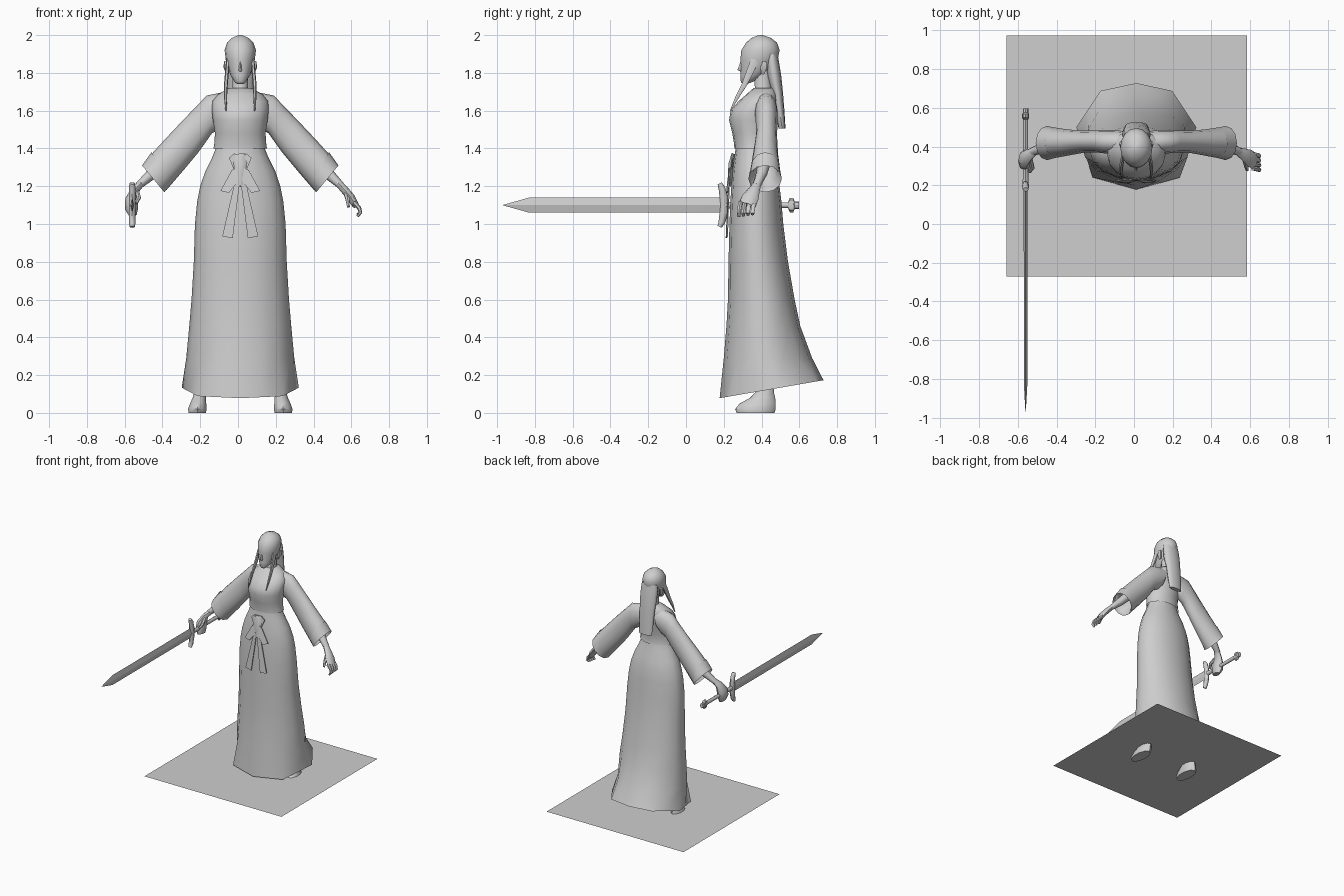
import bpy, bmesh, math
from mathutils import Vector

CX = 0.012  # centre line of the figure
grey = bpy.data.materials.new("plain_grey")
grey.diffuse_color = (0.62, 0.62, 0.62, 1)


def loft(name, rings, cap_start=True, cap_end=True, angle=50):
    """Skin a list of equal-length point rings."""
    bm = bmesh.new()
    vs = [[bm.verts.new(p) for p in r] for r in rings]
    n = len(rings[0])
    for a, b in zip(vs, vs[1:]):
        for i in range(n):
            j = (i + 1) % n
            bm.faces.new((a[i], a[j], b[j], b[i]))
    if cap_start:
        bm.faces.new(vs[0])
    if cap_end:
        bm.faces.new(vs[-1])
    bmesh.ops.recalc_face_normals(bm, faces=bm.faces)
    me = bpy.data.meshes.new(name)
    bm.to_mesh(me)
    bm.free()
    me.materials.append(grey)
    ob = bpy.data.objects.new(name, me)
    bpy.context.collection.objects.link(ob)
    bpy.context.view_layer.objects.active = ob
    ob.select_set(True)
    bpy.ops.object.shade_smooth_by_angle(angle=math.radians(angle))
    ob.select_set(False)
    return ob


def level(z, w, yf, yb, n=16, x=CX):
    """Horizontal oval: half width w, from yf (front) to yb (back)."""
    m, h = (yf + yb) / 2, (yb - yf) / 2
    return [Vector((x + w * math.sin(2 * math.pi * i / n),
                    m - h * math.cos(2 * math.pi * i / n), z)) for i in range(n)]


def tube(name, path, n=8, ref=(0, 1, 0), **kw):
    """Path of (x, y, z, radius across, radius along ref)."""
    pts = [Vector(p[:3]) for p in path]
    rings = []
    for k, p in enumerate(path):
        t = (pts[min(k + 1, len(pts) - 1)] - pts[max(k - 1, 0)]).normalized()
        u = t.cross(Vector(ref)).normalized()
        v = u.cross(t)
        rings.append([pts[k] + u * p[3] * math.cos(2 * math.pi * i / n)
                      + v * p[4] * math.sin(2 * math.pi * i / n) for i in range(n)])
    return loft(name, rings, **kw)


def plate(name, pts, thick=0.006):
    """Thin ribbon plate facing the front."""
    front = [Vector(p) for p in pts]
    return loft(name, [front, [p + Vector((0, thick, 0)) for p in front]], angle=20)


# Square base sheet, which the soles pass through
loft("base_sheet", [[Vector((-.66, -.27, .071)), Vector((.583, -.27, .071)),
                     Vector((.583, .975, .071)), Vector((-.66, .975, .071))]], cap_end=False)

# Long skirt: eight-cornered slanted hem blending into an oval
half = [(0, .178), (.225, .24), (.31, .5), (.185, .688), (0, .728)]
corners = [Vector((CX + x, y, 0)) for x, y in half]
corners += [Vector((CX - x, y, 0)) for x, y in half[3:0:-1]]
hem = []
for a, b in zip(corners, corners[1:] + corners[:1]):
    hem += [a.copy(), (a + b) / 2]
for p in hem:
    p.z = .078 + .095 * (p.y - .178) / .55
rings = [hem] + [level(*r) for r in [
    (.29, .286, .2, .668), (.46, .27, .214, .605),
    (.6, .258, .222, .575), (.8, .246, .225, .54), (1.0, .24, .23, .515),
    (1.12, .228, .235, .505), (1.2, .212, .24, .495), (1.28, .185, .246, .477),
    (1.35, .15, .256, .455), (1.41, .126, .264, .44), (1.46, .115, .27, .43)]]
# gathered folds near the back of the hem
for i, k in ((5, .93), (6, .95), (10, .95), (11, .93)):
    c = Vector((CX, .43, rings[1][i].z))
    rings[1][i] = c + (rings[1][i] - c) * k
loft("skirt", rings, cap_start=False, angle=70)

# Bodice, neck
loft("bodice", [level(*r) for r in [
    (1.4, .142, .256, .452), (1.42, .138, .255, .448), (1.48, .134, .245, .452),
    (1.55, .145, .228, .468), (1.6, .15, .236, .478), (1.65, .148, .278, .484),
    (1.685, .12, .318, .485), (1.72, .06, .358, .47)]], cap_start=False, angle=70)
loft("neck", [level(z, w, a, b, 10) for z, w, a, b in [
    (1.66, .06, .33, .46), (1.72, .043, .365, .455), (1.82, .043, .355, .45)]])

# Head with swept hair
loft("head", [level(*r) for r in [
    (1.742, .018, .297, .325), (1.755, .032, .29, .36), (1.79, .053, .288, .42),
    (1.83, .066, .29, .462), (1.87, .077, .288, .485), (1.92, .083, .293, .496),
    (1.96, .07, .318, .482), (1.985, .044, .347, .45), (2.0, .01, .385, .405)]], angle=80)
loft("nose", [level(z, w, a, .31, 6) for z, w, a in [
    (1.807, .006, .288), (1.815, .01, .272), (1.835, .007, .28), (1.865, .004, .29)]], angle=80)
loft("back_hair", [level(z, w, a, b, 12) for z, w, a, b in [
    (1.9, .068, .42, .485), (1.86, .074, .42, .492), (1.78, .074, .43, .505),
    (1.7, .068, .455, .513), (1.6, .064, .472, .521), (1.505, .058, .49, .527)]], angle=70)

for s, side in ((-1, "right"), (1, "left")):
    X = lambda x: CX + s * x
    # Ears and loose front locks
    tube(side + "_ear", [(X(.066), .405, 1.795, .008, .01), (X(.077), .412, 1.83, .012, .02),
                         (X(.078), .418, 1.86, .008, .014)], n=6)
    tube(side + "_lock", [(X(.066), .37, 1.88, .008, .025), (X(.07), .34, 1.81, .01, .022),
                          (X(.076), .31, 1.74, .01, .016), (X(.078), .27, 1.67, .008, .011),
                          (X(.076), .235, 1.6, .003, .003)], n=6)

    # Wide sleeve: upper point, lower point and depth of each section
    def section(tx, tz, bx, bz, yf, yb, n=12):
        c = Vector((X((tx + bx) / 2), (yf + yb) / 2, (tz + bz) / 2))
        u = Vector((X(tx), c.y, tz)) - c
        v = Vector((0, (yb - yf) / 2, 0))
        return [c + u * math.cos(2 * math.pi * i / n) + v * math.sin(2 * math.pi * i / n)
                for i in range(n)]
    loft(side + "_sleeve", [section(*r) for r in [
        (.05, 1.705, .08, 1.53, .365, .48), (.115, 1.693, .11, 1.5, .363, .485),
        (.178, 1.68, .15, 1.48, .365, .485), (.23, 1.625, .185, 1.43, .37, .484),
        (.3, 1.553, .225, 1.375, .37, .482), (.4, 1.447, .3, 1.285, .354, .488),
        (.497, 1.34, .39, 1.18, .337, .502), (.47, 1.335, .385, 1.215, .355, .485),
        (.4, 1.41, .32, 1.32, .375, .465)]], angle=60)
    loft(side + "_cuff", [section(*r) for r in [
        (.47, 1.38, .365, 1.21, .342, .496), (.52, 1.31, .402, 1.168, .33, .507)]],
        cap_start=False, cap_end=False)

    # Foot and ankle, toes turned slightly outward
    fx = X(.215)
    loft(side + "_foot", [level(z, w, a, b, 10, fx + s * d) for z, w, a, b, d in [
        (0, .048, .268, .468, .013), (.02, .052, .26, .475, .012), (.05, .045, .285, .475, .008),
        (.08, .037, .34, .472, .002), (.11, .03, .37, .465, 0), (.3, .036, .36, .47, -.03)]])

# Empty hand: forearm, palm, fingers, thumb
tube("left_forearm", [(.4, .42, 1.35, .036, .036), (.48, .4, 1.265, .03, .03),
                      (.548, .372, 1.2, .019, .022)])
tube("left_hand", [(.535, .376, 1.212, .019, .022), (.565, .36, 1.18, .021, .032),
                   (.598, .34, 1.14, .022, .045), (.622, .325, 1.1, .018, .045)])
for i in range(4):
    y = .288 + .024 * i
    tube("left_finger", [(.614, y, 1.115, .012, .013), (.642, y - .005, 1.085, .011, .012),
                         (.648, y - .008, 1.06, .01, .012),
                         (.632, y - .008, 1.04 + .004 * i, .007, .009)], n=6)
tube("left_thumb", [(.572, .335, 1.165, .013, .014), (.58, .3, 1.13, .012, .012),
                    (.585, .278, 1.09, .007, .008)], n=6, ref=(1, 0, 0))

# Gripping hand
SX, SZ = -.56, 1.10
tube("right_forearm", [(-.376, .42, 1.35, .036, .036), (-.456, .4, 1.265, .03, .03),
                       (-.53, .372, 1.2, .019, .022)])
tube("right_fist", [(-.515, .376, 1.212, .019, .022), (-.545, .355, 1.18, .022, .034),
                    (-.562, .335, 1.13, .035, .05), (-.564, .325, 1.08, .035, .05),
                    (-.556, .32, 1.045, .02, .04)])
tube("right_thumb", [(-.535, .33, 1.17, .013, .013), (-.525, .29, 1.14, .012, .012),
                     (-.54, .27, 1.11, .009, .009)], n=6, ref=(1, 0, 0))

# Sword along y: diamond blade, guard, grip, pommel
def diamond(y, w, h):
    return [Vector((SX + a * w, y, SZ + b * h)) for a, b in ((1, 0), (0, 1), (-1, 0), (0, -1))]
loft("blade", [diamond(-.97, .001, .001), diamond(-.83, .009, .04), diamond(.2, .01, .04)], angle=20)
tube("guard", [(SX, .178, SZ - .115, .015, .012), (SX, .19, SZ - .09, .017, .018),
               (SX, .2, SZ - .04, .018, .022), (SX, .2, SZ + .04, .018, .022),
               (SX, .19, SZ + .09, .017, .018), (SX, .178, SZ + .115, .015, .012)])
tube("grip", [(SX, .19, SZ, .016, .02), (SX, .26, SZ, .014, .016),
              (SX, .4, SZ, .013, .015), (SX, .55, SZ, .013, .015)], ref=(0, 0, 1))
tube("pommel", [(SX, .54, SZ, .014, .016), (SX, .55, SZ, .018, .038), (SX, .568, SZ, .018, .038),
                (SX, .575, SZ, .014, .02), (SX, .598, SZ, .014, .02)], ref=(0, 0, 1), angle=30)

# Sash bow: knot, loops and hanging tails
tube("bow_knot", [(CX - .005, .25, 1.37, .03, .01), (CX, .238, 1.32, .035, .015),
                  (CX, .234, 1.25, .025, .015), (CX, .23, 1.2, .02, .01)], n=6)
for s in (-1, 1):
    X = lambda x: CX + s * x
    plate("bow_loop", [(X(.0), .23, 1.31), (X(.045), .227, 1.285), (X(.105), .222, 1.175),
                       (X(.06), .212, 1.165), (X(.012), .218, 1.225)])
    plate("bow_top_fold", [(X(.0), .238, 1.3), (X(.03), .242, 1.375), (X(.06), .242, 1.35),
                           (X(.035), .236, 1.29)])
    plate("bow_tail", [(X(.0), .224, 1.24), (X(.03), .226, 1.22), (X(.095), .216, .935),
                       (X(.04), .21, .925)])
